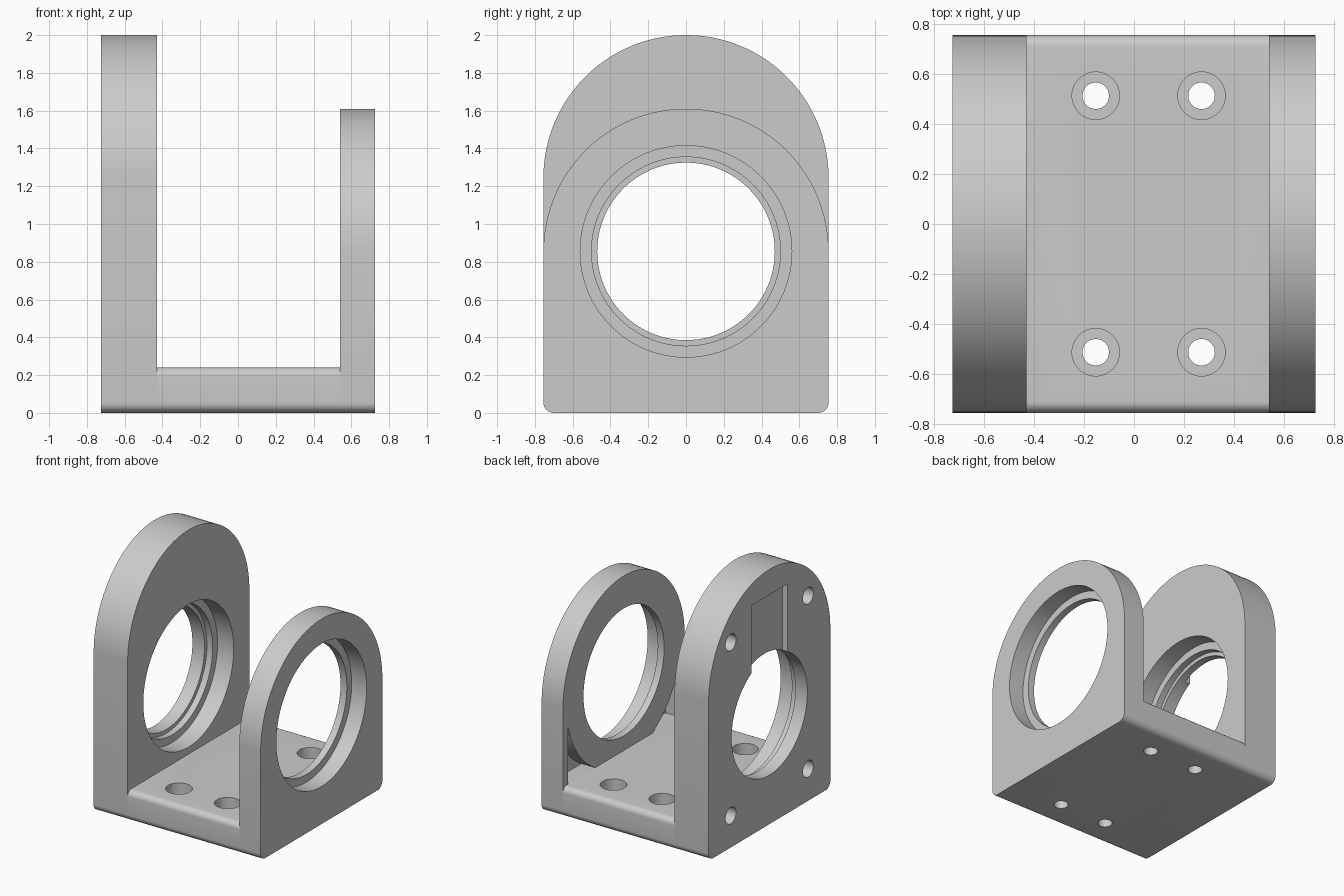
import bpy, bmesh
from math import sin, cos, pi, sqrt, radians, asin
from mathutils import Vector

if "Cube" in bpy.data.objects:
    bpy.data.objects.remove(bpy.data.objects["Cube"])

# Single machined-metal colour
grey = bpy.data.materials.new("machined grey")
grey.use_nodes = True
grey.diffuse_color = (0.6, 0.6, 0.6, 1)
grey.node_tree.nodes["Principled BSDF"].inputs["Base Color"].default_value = (0.6, 0.6, 0.6, 1)

HALF = 0.755            # half depth in y
BORE_Z = 0.855          # bore axis height
FLOOR = 0.24            # top of the base
TALL_OUT, TALL_IN = -0.725, -0.43
SHORT_IN, SHORT_OUT = 0.54, 0.725


def arc(cy, cz, r, a0, a1, n):
    """Points (y, z) on an arc, angles in degrees."""
    angles = [radians(a0 + (a1 - a0) * i / n) for i in range(n + 1)]
    return [(cy + r * cos(a), cz + r * sin(a)) for a in angles]


def prism(name, points, x0, x1):
    """Extrude a (y, z) outline from x0 to x1."""
    bm = bmesh.new()
    face = bm.faces.new([bm.verts.new((x0, y, z)) for y, z in points])
    moved = bmesh.ops.extrude_face_region(bm, geom=[face])["geom"]
    verts = [v for v in moved if isinstance(v, bmesh.types.BMVert)]
    bmesh.ops.translate(bm, verts=verts, vec=(x1 - x0, 0, 0))
    bmesh.ops.recalc_face_normals(bm, faces=bm.faces)
    mesh = bpy.data.meshes.new(name)
    bm.to_mesh(mesh)
    bm.free()
    mesh.materials.append(grey)
    obj = bpy.data.objects.new(name, mesh)
    bpy.context.collection.objects.link(obj)
    return obj


def cylinder(start, end, r, n=96):
    """Cutter cylinder between two points."""
    a, b = Vector(start), Vector(end)
    bpy.ops.mesh.primitive_cylinder_add(
        vertices=n, radius=r, depth=(b - a).length, location=(a + b) / 2,
        rotation=(b - a).to_track_quat('Z', 'Y').to_euler())
    obj = bpy.context.object
    obj.data.materials.append(grey)
    return obj


def x_hole(x0, x1, y, z, r, n=96):
    return cylinder((x0, y, z), (x1, y, z), r, n)


def cut(obj, cutters):
    """Subtract every cutter, then smooth the curved walls."""
    bpy.context.view_layer.objects.active = obj
    for c in cutters:
        mod = obj.modifiers.new("cut", 'BOOLEAN')
        mod.operation, mod.solver, mod.object = 'DIFFERENCE', 'EXACT', c
        bpy.ops.object.modifier_apply(modifier=mod.name)
        bpy.data.objects.remove(c)
    bpy.ops.object.select_all(action='DESELECT')
    obj.select_set(True)
    bpy.ops.object.shade_smooth_by_angle(angle=radians(30))


def plate_outline(arc_z):
    """Round-topped plate with small rounded bottom corners."""
    r = 0.055
    return (arc(0, arc_z, HALF, 0, 180, 64)
            + arc(-HALF + r, r, r, 180, 270, 8)
            + arc(HALF - r, r, r, 270, 360, 8))


# Tall plate: stepped bore, outer slot and four blind screw holes
tall = prism("tall_plate", plate_outline(2 - HALF), TALL_OUT, TALL_IN)
cutters = [
    x_hole(TALL_OUT - 0.1, TALL_IN + 0.1, 0, BORE_Z, 0.47),
    x_hole(TALL_IN - 0.19, TALL_IN + 0.1, 0, BORE_Z, 0.50),
    x_hole(TALL_IN - 0.14, TALL_IN + 0.1, 0, BORE_Z, 0.56),
    prism("slot", [(-0.225, 1.1), (0.225, 1.1), (0.225, 1.8), (-0.225, 1.8)],
          TALL_OUT - 0.1, TALL_OUT + 0.045),
]
for y in (-0.48, 0.48):
    for z in (0.25, 1.61):
        cutters.append(x_hole(TALL_OUT - 0.1, TALL_OUT + 0.2, y, z, 0.065, 32))
cut(tall, cutters)

# Short plate: bore with an inner lip, and a pocket in each lower inner corner
short = prism("short_plate", plate_outline(BORE_Z), SHORT_IN, SHORT_OUT)
cutters = [
    x_hole(SHORT_IN - 0.1, SHORT_OUT + 0.1, 0, BORE_Z, 0.50),
    x_hole(SHORT_OUT - 0.13, SHORT_OUT + 0.1, 0, BORE_Z, 0.56),
]
boss, wall = 0.71, 0.69
low = asin((FLOOR - BORE_Z) / boss) * 180 / pi
high = asin(-sqrt(boss ** 2 - wall ** 2) / boss) * 180 / pi
pocket = arc(0, BORE_Z, boss, low, high, 24) + [(wall, FLOOR)]
for side in (1, -1):
    cutters.append(prism("pocket", [(side * y, z) for y, z in pocket],
                         SHORT_IN - 0.1, SHORT_IN + 0.12))
cut(short, cutters)

# Base between the plates, with counterbored mounting holes
rt, rb = 0.045, 0.055
outline = (arc(HALF - rt, FLOOR - rt, rt, 0, 90, 8)
           + arc(-HALF + rt, FLOOR - rt, rt, 90, 180, 8)
           + arc(-HALF + rb, rb, rb, 180, 270, 8)
           + arc(HALF - rb, rb, rb, 270, 360, 8))
base = prism("base", outline, TALL_IN, SHORT_IN)
cutters = []
for x in (-0.153, 0.27):
    for y in (-0.513, 0.513):
        cutters.append(cylinder((x, y, -0.1), (x, y, FLOOR + 0.1), 0.053, 48))
        cutters.append(cylinder((x, y, FLOOR - 0.12), (x, y, FLOOR + 0.1), 0.095, 48))
cut(base, cutters)
